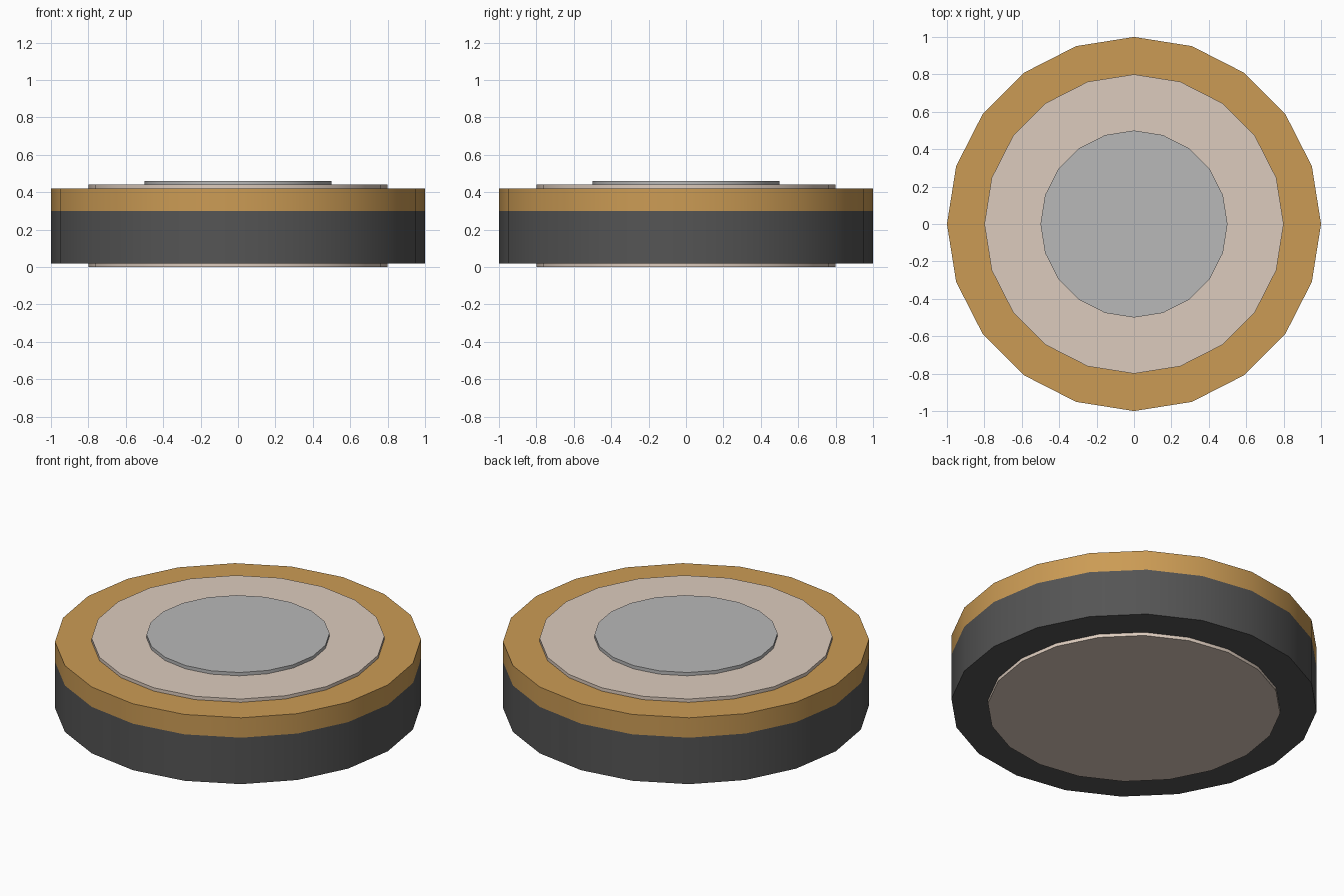
import bpy
import bmesh
import math

SIDES = 20

cube = bpy.data.objects.get("Cube")
if cube:
    bpy.data.objects.remove(cube, do_unlink=True)


def material(name, rgb):
    mat = bpy.data.materials.new(name)
    mat.use_nodes = True
    mat.diffuse_color = (*rgb, 1)
    mat.node_tree.nodes["Principled BSDF"].inputs["Base Color"].default_value = (*rgb, 1)
    return mat


def disc(name, radius, bottom, top, mats, split=None):
    """Upright faceted disc; faces above the split height take the second material."""
    bpy.ops.mesh.primitive_cylinder_add(vertices=SIDES, radius=radius, depth=top - bottom)
    obj = bpy.context.object
    obj.name = obj.data.name = name
    for mat in mats:
        obj.data.materials.append(mat)
    bm = bmesh.new()
    bm.from_mesh(obj.data)
    bmesh.ops.translate(bm, verts=bm.verts, vec=(0, 0, (top + bottom) / 2))
    if split is not None:
        bmesh.ops.bisect_plane(bm, geom=bm.verts[:] + bm.edges[:] + bm.faces[:],
                               plane_co=(0, 0, split), plane_no=(0, 0, 1))
        for face in bm.faces:
            face.material_index = int(face.calc_center_median().z > split)
    bm.to_mesh(obj.data)
    bm.free()
    bpy.ops.object.shade_smooth_by_angle(angle=math.radians(30))
    return obj


black = material("black", (0.09, 0.09, 0.09))
gold = material("gold", (0.60, 0.33, 0.09))
cream = material("cream", (0.72, 0.60, 0.51))
grey = material("grey", (0.48, 0.48, 0.48))

# Body with a gold upper band, then the thin raised plates
disc("body", 1.0, 0.02, 0.42, [black, gold], split=0.30)
disc("bottom_plate", 0.8, 0.0, 0.02, [cream])
disc("top_plate", 0.8, 0.42, 0.44, [cream])
disc("centre_contact", 0.5, 0.44, 0.46, [grey])
